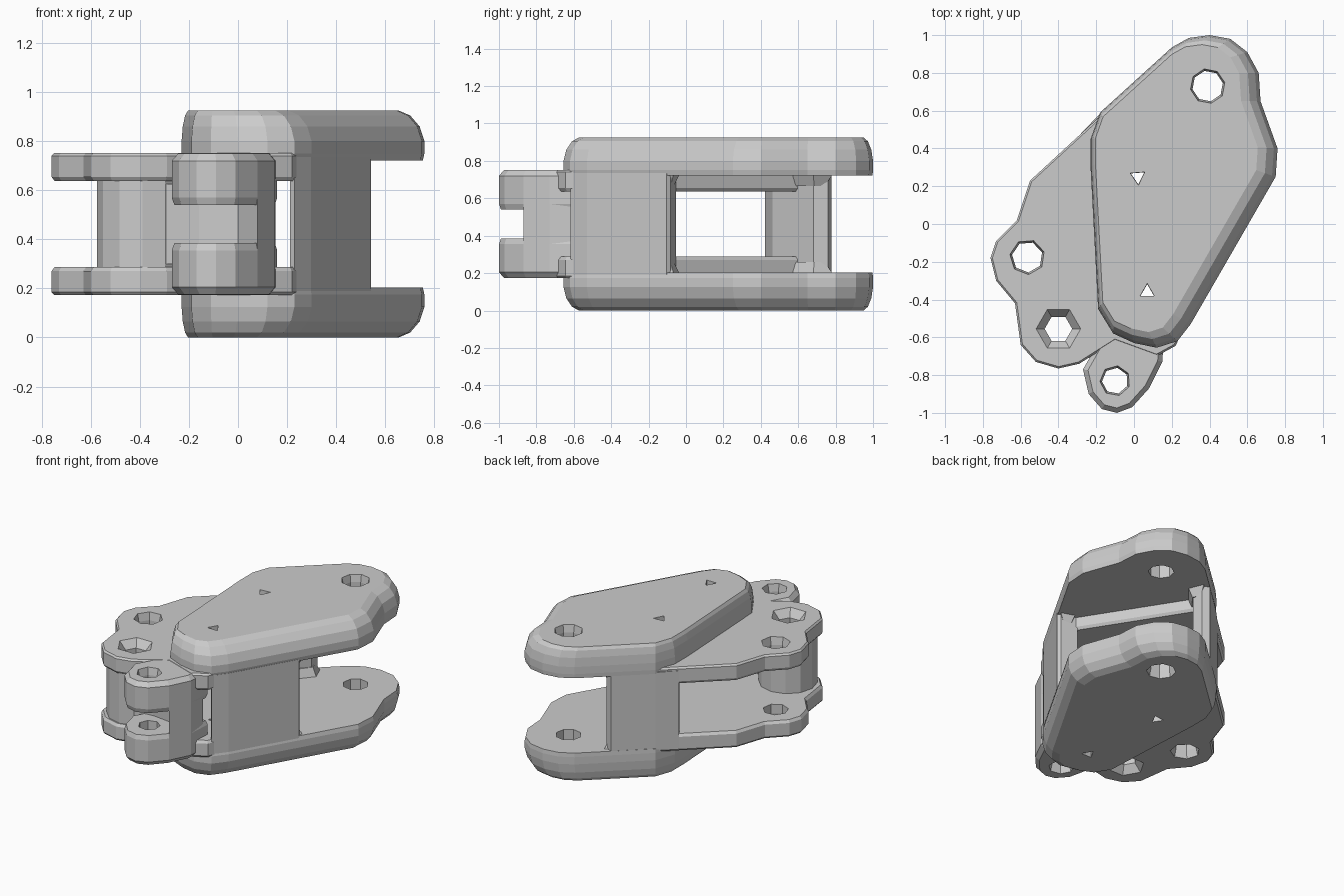
import bpy, bmesh, math
from mathutils import Vector

if "Cube" in bpy.data.objects:
    bpy.data.objects.remove(bpy.data.objects["Cube"])

H = 0.925  # total height; the part is symmetric about H / 2


def offset(pts, d):
    """Move a counter-clockwise outline inward by d."""
    out, n = [], len(pts)
    for i in range(n):
        p = Vector(pts[i])
        a = (p - Vector(pts[i - 1])).normalized()
        b = (Vector(pts[(i + 1) % n]) - p).normalized()
        na, nb = Vector((-a.y, a.x)), Vector((-b.y, b.x))
        m = (na + nb).normalized()
        out.append(p + m * d / max(0.5, m.dot(na)))
    return out


def prism(name, pts, rings, flip=False, lean=0.0):
    """Stack an outline through (z, inset) rings; lean shifts inset rings to the left."""
    bm = bmesh.new()
    loops = []
    for z, d in rings:
        zz = H - z if flip else z
        loops.append([bm.verts.new((p[0] - lean * d, p[1] + 0.4 * lean * d, zz))
                      for p in offset(pts, d)])
    n = len(pts)
    for lo, hi in zip(loops, loops[1:]):
        for i in range(n):
            j = (i + 1) % n
            bm.faces.new((lo[i], lo[j], hi[j], hi[i]))
    bm.faces.new(loops[0][::-1])
    bm.faces.new(loops[-1])
    bmesh.ops.recalc_face_normals(bm, faces=bm.faces)
    me = bpy.data.meshes.new(name)
    bm.to_mesh(me)
    bm.free()
    ob = bpy.data.objects.new(name, me)
    bpy.context.collection.objects.link(ob)
    return ob


def circle(x, y, r, n, turn=0.0):
    return [(x + r * math.cos(turn + 2 * math.pi * i / n),
             y + r * math.sin(turn + 2 * math.pi * i / n)) for i in range(n)]


def pair(name, pts, rings, lean=0.0):
    """A part in the upper half and its mirror image in the lower half."""
    return [prism("upper_" + name, pts, rings, False, lean),
            prism("lower_" + name, pts, rings, True, lean)]


def drill(obs, cutter):
    for ob in obs:
        m = ob.modifiers.new("hole", "BOOLEAN")
        m.operation, m.solver, m.object = "DIFFERENCE", "EXACT", cutter
        bpy.context.view_layer.objects.active = ob
        bpy.ops.object.modifier_apply(modifier=m.name)
    bpy.data.objects.remove(cutter)


# Thick outer plates, rims rounded more on the right than on the left
outer = [(0.30, -0.53), (0.75, 0.25), (0.76, 0.40), (0.67, 0.65), (0.66, 0.80),
         (0.60, 0.91), (0.51, 0.98), (0.40, 1.0), (0.29, 0.985), (0.20, 0.935),
         (-0.18, 0.59), (-0.23, 0.45), (-0.23, 0.30), (-0.19, -0.45),
         (-0.11, -0.58), (0.0, -0.63), (0.12, -0.655), (0.23, -0.62)]
outer_plates = pair("outer_plate", outer,
                    [(0.722, 0.004), (0.75, 0), (0.80, 0), (0.86, 0.012),
                     (0.905, 0.036), (H, 0.065)], 0.6)

# Thin inner plates reaching out to the left ears
inner = [(0.22, -0.645), (0.47, -0.12), (0.0, 0.62), (-0.17, 0.58),
         (-0.55, 0.23), (-0.62, 0.02), (-0.73, -0.09), (-0.76, -0.18),
         (-0.73, -0.30), (-0.63, -0.42), (-0.60, -0.64), (-0.52, -0.73),
         (-0.40, -0.765), (-0.29, -0.74), (-0.10, -0.62), (0.12, -0.70)]
inner_plates = pair("inner_plate", inner,
                    [(0.637, 0.012), (0.655, 0), (0.74, 0), (0.752, 0.01)])

# Front lug pads with a slot between them
lug = [(-0.27, -0.77), (-0.24, -0.90), (-0.17, -0.98), (-0.09, -1.0),
       (-0.01, -0.97), (0.08, -0.87), (0.15, -0.73), (0.16, -0.56),
       (-0.14, -0.54)]
lug_pads = pair("lug_pad", lug, [(0.54, 0.01), (0.57, 0), (0.72, 0), (0.75, 0.025)])

# Web closing the back of the slot, and the pivot barrel
web = [(0.08, -0.87), (0.15, -0.73), (0.152, -0.60), (-0.28, -0.50),
       (-0.32, -0.72), (-0.16, -0.70), (0.0, -0.72)]
prism("slot_web", web, [(0.3, 0), (H - 0.3, 0)])
barrel = prism("pivot_barrel", circle(-0.39, -0.56, 0.185, 12),
               [(0.25, 0), (H - 0.25, 0)])

# Side walls joining the plates
right_wall = [(0.23, -0.62), (0.30, -0.53), (0.545, -0.105), (0.53, -0.08),
              (0.42, -0.05), (0.21, -0.46), (0.21, -0.60)]
prism("right_wall", right_wall, [(0.19, 0.002), (H - 0.19, 0.002)])
left_wall = [(-0.285, 0.48), (-0.25, 0.42), (-0.10, 0.46), (0.09, 0.68),
             (0.08, 0.76), (0.03, 0.782), (-0.18, 0.588)]
prism("left_wall", left_wall, [(0.195, 0.003), (H - 0.195, 0.003)])

# Gussets where the walls flare into the plates
for nm, pts in (("right_gusset", [(0.42, -0.30), (0.55, -0.065), (0.45, -0.03), (0.36, -0.18)]),
                ("left_gusset", [(-0.02, 0.50), (0.13, 0.68), (0.085, 0.79), (-0.05, 0.68)])):
    pair(nm, pts, [(0.665, 0.03), (0.73, 0.003)])


# Pin holes, flared at both mouths
def hole(x, y, r, n, top, flare, turn=0.0):
    lo = H - top
    rings = [(lo - 0.01, 0), (lo + 0.05, flare), (top - 0.05, flare), (top + 0.01, 0)]
    return prism("hole_cutter", circle(x, y, r, n, turn), rings)


drill(outer_plates, hole(0.39, 0.73, 0.095, 8, H, 0.012, 0.2))
drill(inner_plates, hole(-0.565, -0.175, 0.095, 7, 0.75, 0.012, 0.3))
drill(inner_plates + [barrel], hole(-0.40, -0.555, 0.125, 6, 0.75, 0.045, 0.0))
drill(lug_pads, hole(-0.10, -0.83, 0.083, 7, 0.75, 0.012, 0.5))
for x, y, turn in ((0.02, 0.25, 0.6), (0.07, -0.36, 0.52 + math.pi / 3)):
    drill(outer_plates + inner_plates, hole(x, y, 0.045, 3, H, 0.002, turn))
